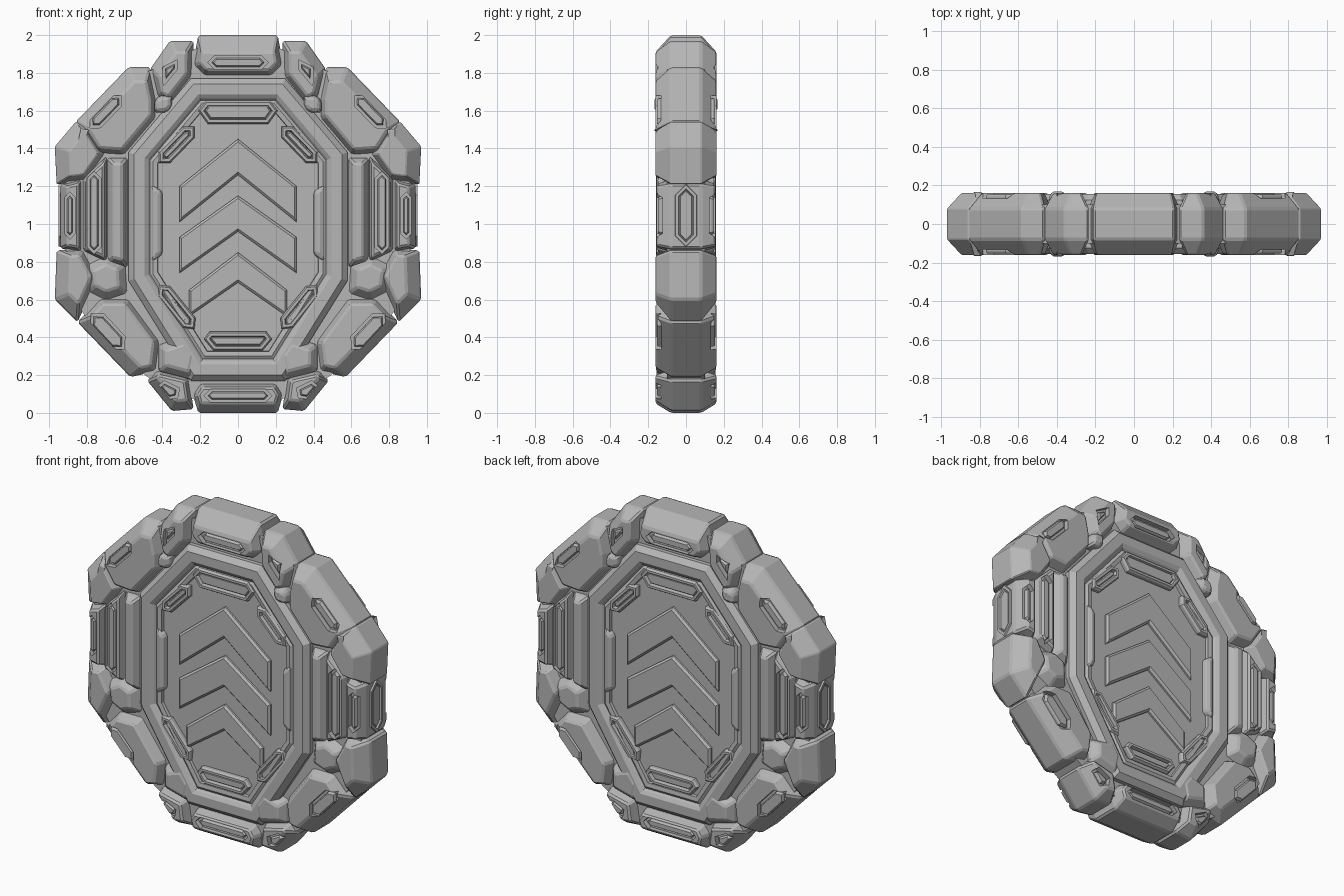
import bpy, bmesh, math
from mathutils import Vector

if "Cube" in bpy.data.objects:
    bpy.data.objects.remove(bpy.data.objects["Cube"])

grey = bpy.data.materials.new("stone_grey")
grey.use_nodes = True
tone = (0.47, 0.47, 0.47, 1)
grey.diffuse_color = tone
shader = grey.node_tree.nodes["Principled BSDF"]
shader.inputs["Base Color"].default_value = tone
shader.inputs["Roughness"].default_value = 0.7
CENTRE = Vector((0, 1))


def sym(half):
    """Complete a right-hand outline with its mirror image."""
    return half + [(-x, z) for x, z in reversed(half)]


def inset(outline, dist, rim=None):
    """Move every edge inward; edges on the outer rim may move further."""
    pts = [Vector(p) for p in outline]
    n = len(pts)
    if sum(pts[i - 1].cross(pts[i]) for i in range(n)) < 0:
        pts.reverse()
    lines = []
    for i in range(n):
        a, b = pts[i], pts[(i + 1) % n]
        way = (b - a).normalized()
        inward = Vector((-way.y, way.x))
        radial = (a + b) / 2 - CENTRE
        on_rim = radial.length > 0.88 and -inward.dot(radial.normalized()) > 0.8
        lines.append((a + inward * (rim if rim and on_rim else dist), way))
    result = []
    for i in range(n):
        (p, u), (q, v) = lines[i - 1], lines[i]
        result.append(p + u * ((q - p).cross(v) / u.cross(v)))
    return result


def loft(name, loops, cyclic=False):
    """Skin a stack of (outline, y) loops, capped or closed on itself."""
    bm = bmesh.new()
    rows = [[bm.verts.new((p.x, y, p.y)) for p in pts] for pts, y in loops]
    pairs = list(zip(rows, rows[1:]))
    if cyclic:
        pairs.append((rows[-1], rows[0]))
    else:
        bm.faces.new(rows[0])
        bm.faces.new(rows[-1])
    for a, b in pairs:
        for i in range(len(a)):
            bm.faces.new((a[i - 1], a[i], b[i], b[i - 1]))
    bmesh.ops.recalc_face_normals(bm, faces=bm.faces)
    mesh = bpy.data.meshes.new(name)
    bm.to_mesh(mesh)
    bm.free()
    mesh.materials.append(grey)
    obj = bpy.data.objects.new(name, mesh)
    bpy.context.collection.objects.link(obj)
    return obj


def layered(name, outline, layers, cyclic=False, rim=None):
    """Front layers (inset, depth) repeated on the back."""
    loops = [(inset(outline, d, rim if d else None), -y) for d, y in layers]
    loops += [(pts, -y) for pts, y in reversed(loops)]
    return loft(name, loops, cyclic)


def mirror(obj):
    obj.modifiers.new("left_and_right", "MIRROR").use_axis[0] = True


def apply(obj, mod):
    bpy.context.view_layer.objects.active = obj
    bpy.ops.object.modifier_apply(modifier=mod.name)


def slot_shape(x, z, length, width, angle=0):
    """Long hexagonal slot outline."""
    l, w, t = length / 2, width / 2, math.radians(angle)
    pts = [(-l, 0), (-l + w, -w), (l - w, -w), (l, 0), (l - w, w), (-l + w, w)]
    c, s = math.cos(t), math.sin(t)
    return [(x + a * c - b * s, z + a * s + b * c) for a, b in pts]


def block(name, outline, depth=0.162, edge=0.08, bevel=0.035, rim=0.075,
          slot=None, pair=True):
    """Chamfered armour block with an optional pocket and bar on both faces."""
    obj = layered(name, outline, [(bevel, depth), (0, edge)], rim=rim)
    soft = obj.modifiers.new("worn_edges", "BEVEL")
    soft.width, soft.segments, soft.limit_method = 0.01, 1, "ANGLE"
    soft.angle_limit = math.radians(25)
    apply(obj, soft)
    if slot:
        for side in (-1, 1):
            shape = inset(slot, 0)
            cutter = loft("slot_cutter", [(shape, side * (depth - 0.03)),
                                          (shape, side * (depth + 0.1))])
            cutter.hide_render = True
            mod = obj.modifiers.new("slot", "BOOLEAN")
            mod.operation, mod.solver, mod.object = "DIFFERENCE", "EXACT", cutter
            apply(obj, mod)
            bpy.data.objects.remove(cutter)
        bar = layered(name + "_slot_bar", slot,
                      [(0.022, depth - 0.008), (0.015, depth - 0.02)])
        if pair:
            mirror(bar)
    if pair:
        mirror(obj)


def tray(name, outline, top, pair=True):
    """Raised bracket with a sunken middle."""
    obj = layered(name, outline, [(0.034, top - 0.012), (0.028, top - 0.02),
                                  (0.022, top), (0.008, top), (0, top - 0.012),
                                  (0, 0.09)])
    if pair:
        mirror(obj)


# Core behind the blocks and the centre panel
layered("core", sym([(0.2, 1.94), (0.42, 1.83), (0.55, 1.78), (0.82, 1.51), (0.91, 1.38),
                     (0.91, 0.66), (0.80, 0.5), (0.55, 0.24), (0.42, 0.15), (0.2, 0.06)]),
        [(0, 0.1)])
layered("centre_panel", sym([(0.2, 1.68), (0.5, 1.34), (0.5, 0.74), (0.2, 0.28)]),
        [(0, 0.117)])

# Stepped frame around the panel
frame = sym([(0.25, 1.77), (0.58, 1.38), (0.58, 0.7), (0.25, 0.17)])
layered("frame", frame, [(0, 0.06), (0, 0.125), (0.03, 0.155), (0.085, 0.155),
                         (0.105, 0.142), (0.115, 0.13), (0.13, 0.14),
                         (0.155, 0.136), (0.165, 0.06)], cyclic=True)

# Three raised chevrons, each with a front and back face
for i, (apex, wing, foot, notch, half) in enumerate([
        (1.45, 1.2, 1.01, 1.26, 0.31), (1.15, 0.93, 0.74, 0.96, 0.31),
        (0.85, 0.65, 0.51, 0.69, 0.26)]):
    layered("chevron_%d" % (i + 1),
            [(0, apex), (-half, wing), (-half, foot), (0, notch),
             (half, foot), (half, wing)], [(0.012, 0.14), (0, 0.128), (0, 0.09)])

# Brackets around the panel edge
tray("top_bracket", sym([(0.17, 1.65), (0.21, 1.6), (0.16, 1.53)]), 0.15, False)
tray("bottom_bracket", sym([(0.13, 0.33), (0.18, 0.39), (0.15, 0.43)]), 0.15, False)
tray("upper_corner_bracket", slot_shape(0.325, 1.42, 0.27, 0.085, -46), 0.15)
tray("lower_corner_bracket", slot_shape(0.325, 0.56, 0.3, 0.085, 51), 0.15)
block("panel_side_bar", [(0.46, 1.22), (0.40, 1.17), (0.40, 0.84), (0.46, 0.79)],
      0.155, 0.135, 0.015)

# Outer ring of armour blocks
block("top_block", sym([(0.21, 2.0), (0.24, 1.84), (0.18, 1.78)]),
      slot=slot_shape(0, 1.855, 0.32, 0.075), rim=0.09, pair=False)
block("bottom_block", sym([(0.21, 0.0), (0.24, 0.1), (0.2, 0.16)]), bevel=0.025,
      slot=slot_shape(0, 0.092, 0.36, 0.07), rim=0.05, pair=False)
block("upper_wedge", [(0.235, 1.97), (0.36, 1.97), (0.465, 1.82), (0.43, 1.67),
                      (0.36, 1.63), (0.24, 1.78)],
      slot=[(0.32, 1.87), (0.40, 1.83), (0.395, 1.73), (0.32, 1.82)], rim=0.06)
block("lower_wedge", [(0.48, 0.17), (0.43, 0.23), (0.26, 0.19), (0.235, 0.02), (0.35, 0.01)],
      slot=[(0.31, 0.13), (0.39, 0.17), (0.43, 0.14), (0.37, 0.07), (0.32, 0.08)],
      bevel=0.025, rim=0.05)
block("upper_corner_block", [(0.465, 1.83), (0.58, 1.83), (0.86, 1.54), (0.75, 1.37),
                             (0.60, 1.36), (0.43, 1.56), (0.43, 1.66)],
      slot=slot_shape(0.70, 1.595, 0.24, 0.08, -46))
block("lower_corner_block", [(0.85, 0.48), (0.73, 0.61), (0.58, 0.61), (0.41, 0.38),
                             (0.43, 0.22), (0.57, 0.19)],
      slot=slot_shape(0.69, 0.43, 0.26, 0.1, 47))
block("upper_shoulder", [(0.97, 1.41), (0.86, 1.54), (0.80, 1.53), (0.70, 1.37),
                         (0.80, 1.23), (0.96, 1.21)])
block("lower_shoulder", [(0.96, 0.86), (0.82, 0.87), (0.74, 0.72), (0.85, 0.48), (0.97, 0.60)])
block("side_block", [(0.94, 1.21), (0.825, 1.24), (0.825, 0.85), (0.94, 0.87)],
      0.155, slot=slot_shape(0.89, 1.045, 0.25, 0.06, 90), bevel=0.02, rim=0.035)

# Rim slots that show on the left and right edges
rim_slot = layered("side_rim_slots", slot_shape(0, 1.045, 0.34, 0.12, 90),
                   [(0.03, 0.945), (0.025, 0.935), (0.02, 0.95), (0.005, 0.95), (0, 0.93)])
rim_slot.rotation_euler.z = math.pi / 2

# Inner side bars, facets and joints
block("side_slot_bar", [(0.695, 1.36), (0.82, 1.24), (0.82, 0.86), (0.695, 0.8)],
      0.155, 0.11, 0.015, slot=slot_shape(0.762, 1.06, 0.44, 0.075, 90))
block("inner_side_bar", [(0.585, 1.35), (0.69, 1.35), (0.69, 0.8), (0.585, 0.77)],
      0.16, 0.11, 0.03)
block("side_facet", [(0.59, 0.79), (0.70, 0.84), (0.82, 0.78), (0.80, 0.64),
                     (0.70, 0.59), (0.58, 0.63)], 0.155, 0.09, 0.05)
block("lower_joint", [(0.42, 0.36), (0.27, 0.41), (0.2, 0.31), (0.23, 0.17), (0.42, 0.22)],
      0.16, 0.11, 0.04)
block("upper_joint_nut", slot_shape(0.395, 1.635, 0.13, 0.09, -45), 0.168, 0.14, 0.015)
